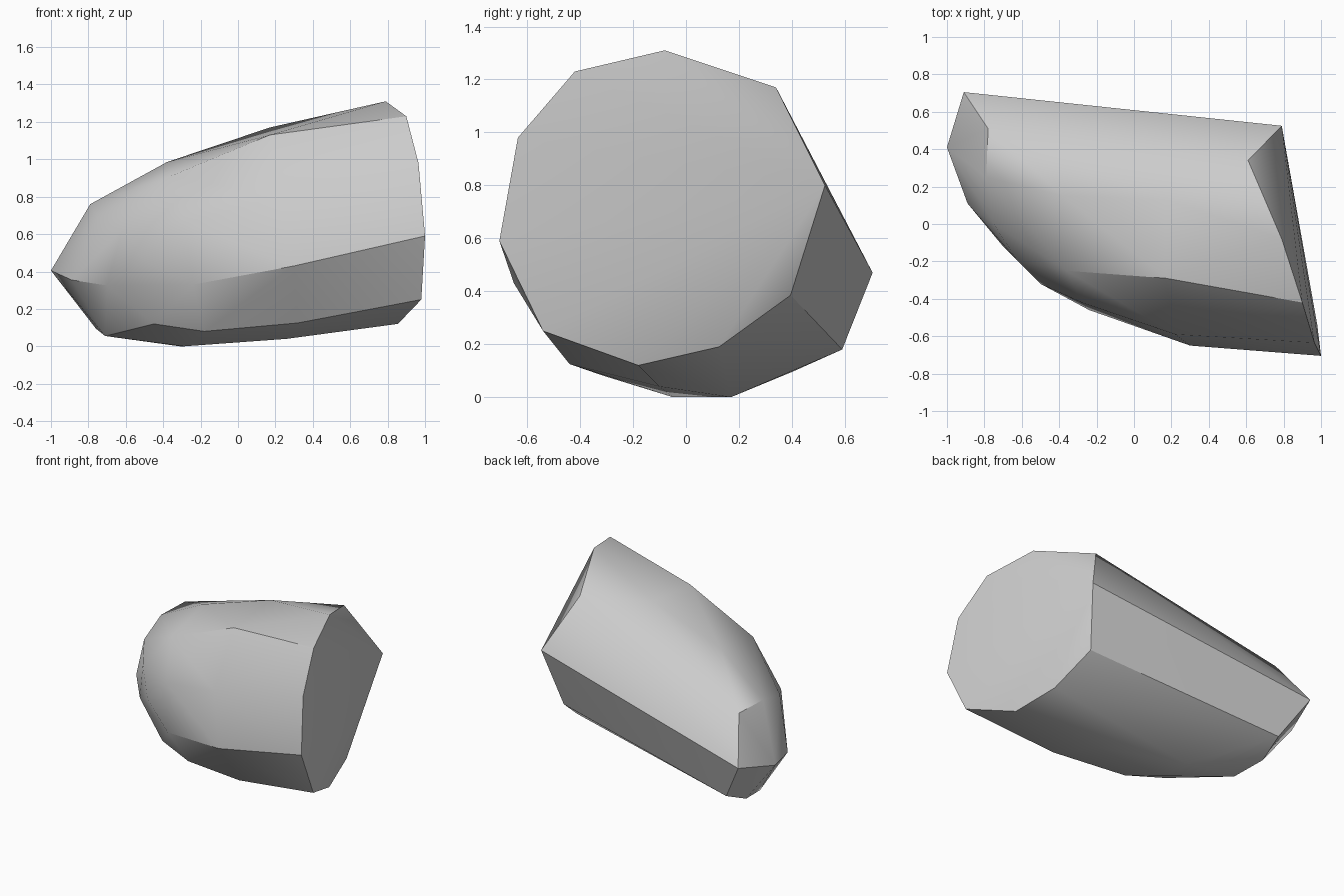
import bpy
import bmesh
import math
from mathutils import Vector

default_cube = bpy.data.objects.get("Cube")
if default_cube:
    bpy.data.objects.remove(default_cube, do_unlink=True)


def make_material(name, colour):
    """Create a plain flat material for both viewport and render."""
    material = bpy.data.materials.new(name)
    material.use_nodes = True
    material.diffuse_color = colour
    shader = material.node_tree.nodes.get("Principled BSDF")
    shader.inputs["Base Color"].default_value = colour
    shader.inputs["Roughness"].default_value = 0.8
    return material


def wrap_profiles(name, profiles, material, crease_degrees):
    """Stretch one convex skin over a series of cross-section profiles."""
    mesh = bpy.data.meshes.new(name)
    bm = bmesh.new()
    for profile in profiles:
        for point in profile:
            bm.verts.new(Vector(point))

    # Close the skin and drop any profile point that falls inside it
    bmesh.ops.convex_hull(bm, input=list(bm.verts), use_existing_faces=False)
    loose = [vert for vert in bm.verts if not vert.link_faces]
    bmesh.ops.delete(bm, geom=loose, context="VERTS")

    # Merge facets that are nearly level with each other
    bmesh.ops.dissolve_limit(bm, angle_limit=math.radians(1),
                             verts=list(bm.verts), edges=list(bm.edges))
    bmesh.ops.recalc_face_normals(bm, faces=list(bm.faces))
    bm.to_mesh(mesh)
    bm.free()

    part = bpy.data.objects.new(name, mesh)
    bpy.context.scene.collection.objects.link(part)
    mesh.materials.append(material)

    # Soften the rounded sides while keeping the broken edges sharp
    bpy.ops.object.select_all(action="DESELECT")
    part.select_set(True)
    bpy.context.view_layer.objects.active = part
    bpy.ops.object.shade_smooth_by_angle(angle=math.radians(crease_degrees))
    return part


# Broad broken end, clockwise from the top
broad_end = [
    (.79, -.08, 1.31), (.9, -.42, 1.23), (.965, -.635, .98),
    (1, -.705, .59), (.98, -.54, .25), (.855, -.18, .12),
    (.78, .125, .19), (.7, .395, .385), (.79, .525, .8), (.61, .34, 1.17),
]

# Widest section of the body
body = [
    (.17, .13, 1.17), (.17, -.29, 1.13), (.22, -.59, .8),
    (.3, -.65, .43), (.32, -.44, .125), (.26, -.1, .04),
]

# Rounded shoulder where the body starts to taper
shoulder = [
    (-.38, .15, .985), (-.36, -.25, .91), (-.28, -.42, .66),
    (-.24, -.46, .33), (-.5, -.32, .45), (-.18, -.31, .08),
    (-.45, -.22, .12), (-.29, -.05, 0), (-.31, .17, 0),
]

# Narrow blunt tip with its chipped corner
tip = [
    (-.78, .51, .76), (-.79, .25, .76), (-.75, 0, .69), (-.62, -.2, .62),
    (-.7, -.12, .325), (-.89, .11, .355), (-1, .41, .405),
    (-.91, .705, .47), (-.735, .59, .18), (-.76, .4, .095),
    (-.71, .17, .055),
]

stone_grey = make_material("stone grey", (.6, .6, .6, 1))
wrap_profiles("stone_fragment", [broad_end, body, shoulder, tip],
              stone_grey, 30)
